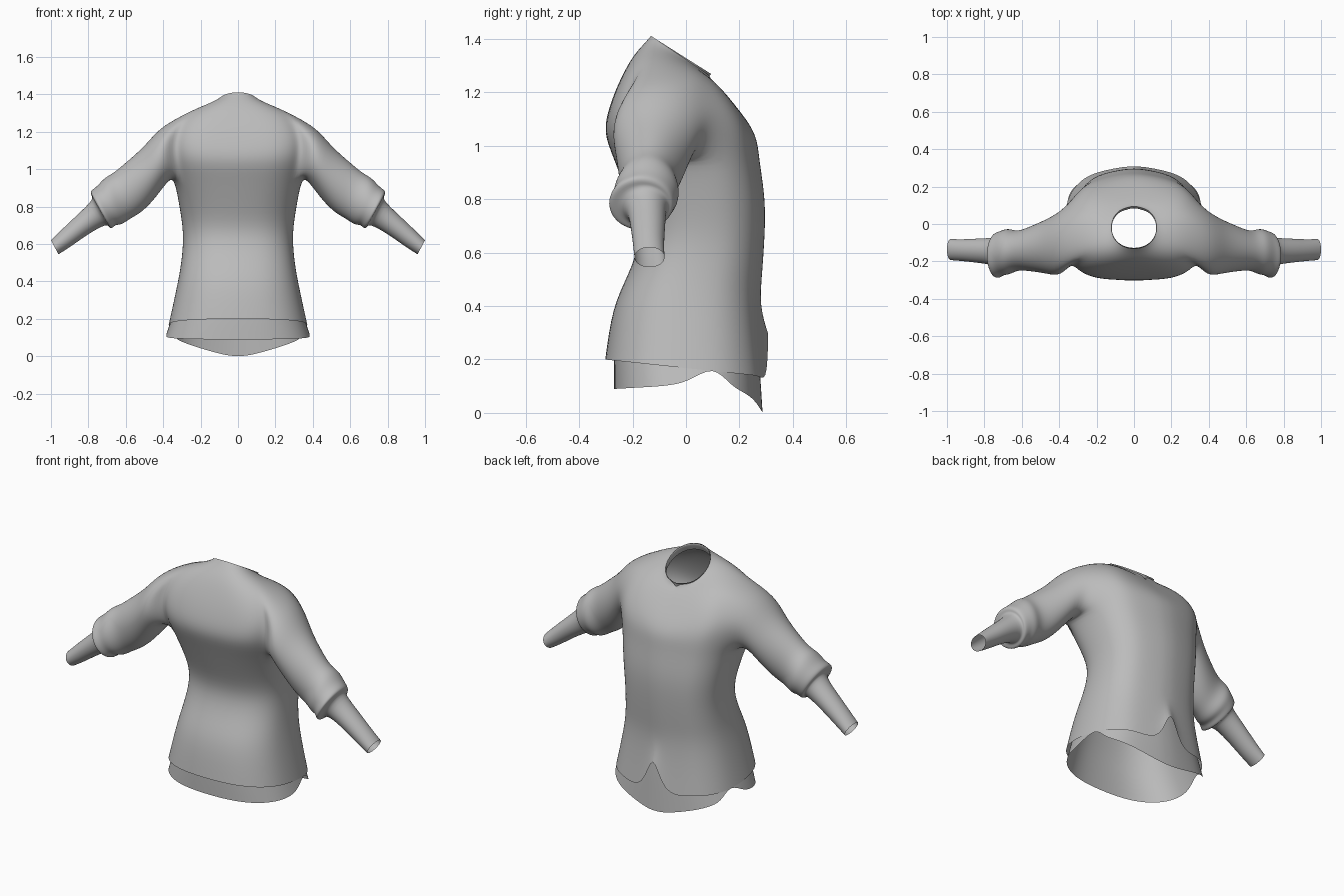
import bpy, bmesh, math
from mathutils import Vector

if "Cube" in bpy.data.objects:
    bpy.data.objects.remove(bpy.data.objects["Cube"])

fabric = bpy.data.materials.new("grey_fabric")
fabric.use_nodes = True
GREY = (0.5, 0.5, 0.5, 1)
fabric.diffuse_color = GREY
fabric.node_tree.nodes["Principled BSDF"].inputs["Base Color"].default_value = GREY

COLS = 24
HALF = 2          # armhole spans this many columns either side of the flank


def column_angles():
    """Even columns, with those beside the centre split drawn in to it."""
    angles = [math.tau * i / COLS for i in range(COLS)]
    quarter = COLS // 4
    for side in (-1, 1):
        angles[quarter + side] = angles[quarter] + side * math.radians(6)
    return angles


ANGLES = column_angles()


def spow(value, power):
    return math.copysign(abs(value) ** power, value)


def body_ring(bm, hx, y0, y1, z0, z1, lift=0.0, power=0.8):
    """Tilted ring: half width, y and z at both ends, flank raise, -y roundness."""
    ring = []
    for a in ANGLES:
        k = power if math.sin(a) < 0 else max(power, 0.8)
        c, s = spow(math.cos(a), k), spow(math.sin(a), k)
        t = (s + 1) / 2
        z = z0 + (z1 - z0) * t + lift * c * c
        ring.append(bm.verts.new((hx * c, y0 + (y1 - y0) * t, z)))
    return ring


def skin(bm, a, b):
    n = len(a)
    for i in range(n):
        bm.faces.new((a[i], a[(i + 1) % n], b[(i + 1) % n], b[i]))


def finish(bm, name):
    bmesh.ops.recalc_face_normals(bm, faces=bm.faces)
    mesh = bpy.data.meshes.new(name)
    bm.to_mesh(mesh)
    bm.free()
    mesh.materials.append(fabric)
    for p in mesh.polygons:
        p.use_smooth = True
    obj = bpy.data.objects.new(name, mesh)
    bpy.context.collection.objects.link(obj)
    smooth = obj.modifiers.new("smooth", "SUBSURF")
    smooth.levels = smooth.render_levels = 2


# Sweater body, from hem to neckline
BODY = [
    (.374, -.305, .308, .20, .135),
    (.322, -.278, .275, .40, .40),
    (.302, -.215, .285, .52, .52),
    (.292, -.165, .295, .66, .66),
    (.315, -.215, .298, .80, .80),
    (.342, -.275, .275, .96, .94, 0, .7),
    (.365, -.312, .268, 1.05, 1.02, .02, .6),
    (.370, -.290, .240, 1.14, 1.08, .06, .6),
    (.310, -.255, .185, 1.23, 1.15, .09, .7),
    (.205, -.205, .125, 1.33, 1.22, .045),
    (.140, -.155, .100, 1.385, 1.24, .02, .9),
    (.122, -.132, .092, 1.412, 1.26, 0, .95),
]
ARM_LOW, ARM_HIGH = 5, 8

# Sleeve stations: top x, z; bottom x, z; y range
SLEEVE = [
    (.42, 1.222, .37, .945, -.282, .065),
    (.50, 1.12, .43, .86, -.265, .025),
    (.60, 1.035, .51, .77, -.252, -.015),
    (.67, .975, .58, .735, -.245, -.042),
    (.715, .955, .625, .70, -.272, -.022),
    (.755, .905, .655, .705, -.272, -.035),
    (.79, .885, .675, .68, -.295, -.045),
    (.785, .86, .69, .69, -.275, -.055),
    (.77, .84, .70, .71, -.22, -.075),
    (.86, .755, .80, .655, -.208, -.077),
    (.94, .68, .895, .585, -.198, -.083),
    (1.0, .62, .96, .545, -.193, -.080),
]

bm = bmesh.new()
rings = [body_ring(bm, *row) for row in BODY]
quarter = COLS // 4
rings[0][quarter].co.z += .25          # split at the centre of the hem
for side in (-1, 1):
    rings[0][quarter + side].co.z -= .02
rings[-1][quarter].co.z -= .02         # dip of the neckline
for r in range(len(rings) - 1):
    for i in range(COLS):
        j = (i + 1) % COLS
        flank = min((i + HALF) % COLS, (i + HALF - COLS // 2) % COLS)
        if ARM_LOW <= r < ARM_HIGH and flank < 2 * HALF:
            continue
        bm.faces.new((rings[r][i], rings[r][j], rings[r + 1][j], rings[r + 1][i]))


def armhole(side):
    """Armhole edge, from top centre towards +y and around."""
    mid = 0 if side > 0 else COLS // 2
    path = [(ARM_HIGH, k) for k in range(HALF)]
    path += [(r, HALF) for r in range(ARM_HIGH, ARM_LOW, -1)]
    path += [(ARM_LOW, k) for k in range(HALF, -HALF, -1)]
    path += [(r, -HALF) for r in range(ARM_LOW, ARM_HIGH)]
    path += [(ARM_HIGH, k) for k in range(-HALF, 0)]
    return [rings[r][(mid + side * k) % COLS] for r, k in path]


# Sleeves, rolled at the elbow, grown out of the armholes
for side in (1, -1):
    loop = armhole(side)
    n = len(loop)
    for tx, tz, bx, bz, y0, y1 in SLEEVE:
        top, low = Vector((tx, 0, tz)), Vector((bx, 0, bz))
        centre, up = (top + low) / 2, (top - low) / 2 * 1.03
        ring = []
        for i in range(n):
            a = math.tau * i / n
            p = centre + up * math.cos(a)
            y = (y0 + y1) / 2 + (y1 - y0) / 2 * 1.03 * math.sin(a)
            ring.append(bm.verts.new((side * p.x, y, p.z)))
        skin(bm, loop, ring)
        loop = ring
finish(bm, "sweater")


# Undershirt showing below the sweater, with notched flanks
def shirt_hem(y):
    points = [(-.30, .088), (0, .105), (.09, .20), (.15, .11), (.25, .06), (.30, -.02)]
    for (ya, za), (yb, zb) in zip(points, points[1:]):
        if y <= yb:
            return za + (zb - za) * (y - ya) / (yb - ya)


bm = bmesh.new()
shirt = [body_ring(bm, *row) for row in (
    (.392, -.272, .287, .1, .1),
    (.343, -.272, .272, .25, .24),
    (.315, -.260, .260, .33, .33),
    (.295, -.235, .255, .42, .42))]
for v in shirt[0]:
    v.co.z = shirt_hem(v.co.y)
    v.co.x *= 1 - max(0, v.co.z - .1) * .8
for a, b in zip(shirt, shirt[1:]):
    skin(bm, a, b)
finish(bm, "undershirt")

# Neckband lining the neckline
bm = bmesh.new()
band = [body_ring(bm, *row) for row in (
    (.122, -.130, .095, 1.41, 1.268, 0, .95),
    (.118, -.126, .083, 1.405, 1.258, 0, .95),
    (.130, -.142, .085, 1.37, 1.22, 0, .95))]
for a, b in zip(band, band[1:]):
    skin(bm, a, b)
finish(bm, "neckband")
